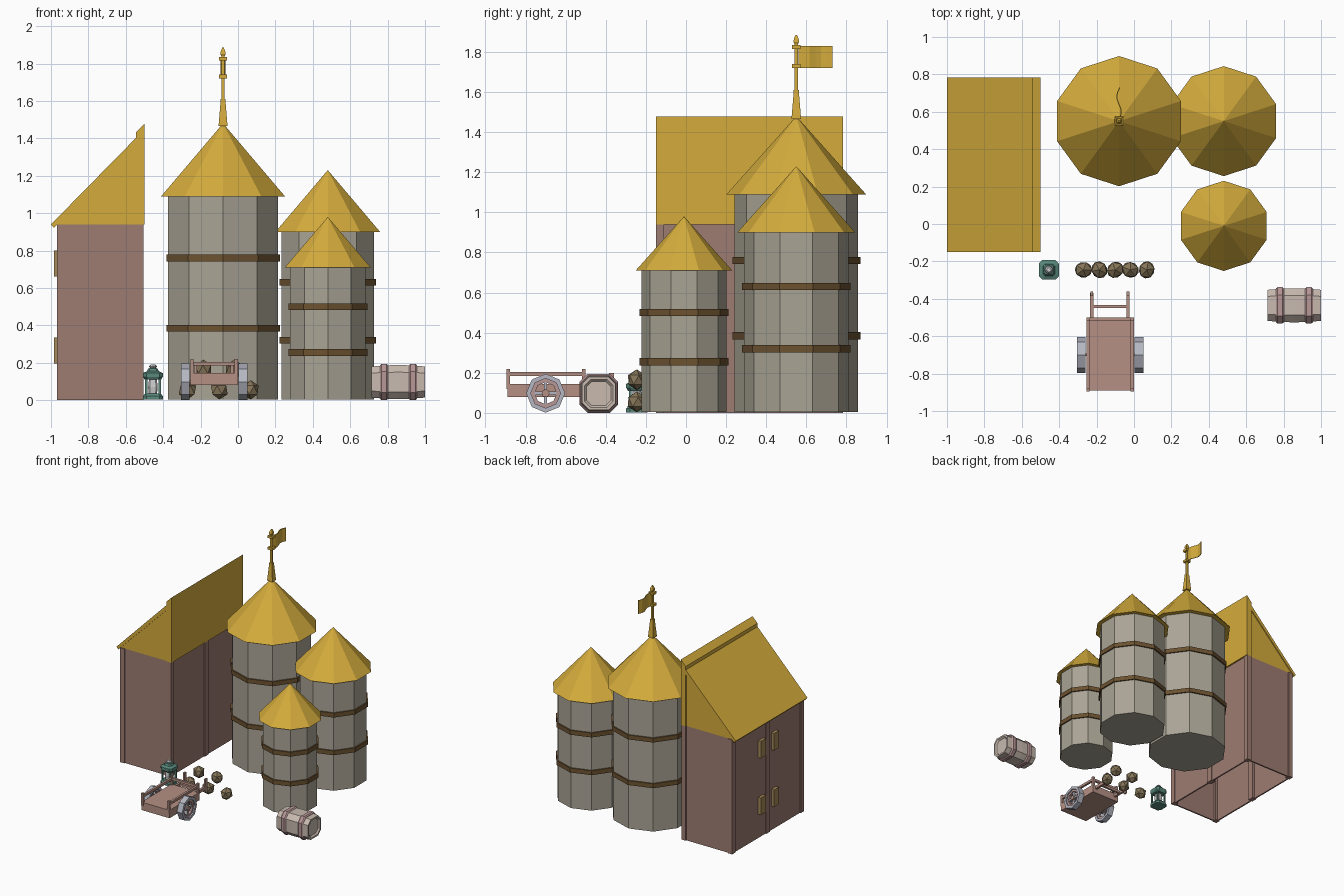
import bpy, bmesh
from math import pi, sin, cos, radians
from mathutils import Matrix, Vector

if "Cube" in bpy.data.objects:
    bpy.data.objects.remove(bpy.data.objects["Cube"])


def mat(name, r, g, b):
    m = bpy.data.materials.new(name)
    m.diffuse_color = (r, g, b, 1)
    m.use_nodes = True
    m.node_tree.nodes["Principled BSDF"].inputs["Base Color"].default_value = m.diffuse_color
    return m


GOLD = mat("gold", .66, .41, .045)
WALL = mat("clay_wall", .34, .2, .17)
STONE = mat("silo_grey", .40, .37, .30)
BROWN = mat("band_brown", .15, .085, .03)
OCHRE = mat("ochre", .38, .25, .1)
WOOD = mat("cart_wood", .46, .28, .23)
STEEL = mat("wheel_grey", .46, .47, .54)
CASK = mat("cask", .58, .49, .43)
HOOP = mat("hoop_pink", .48, .31, .31)
GREEN = mat("lantern_green", .1, .25, .2)
GLASS = mat("lantern_glass", .6, .6, .58)
ROCK = mat("rock", .24, .18, .1)


def finish(bm, name, m):
    bmesh.ops.recalc_face_normals(bm, faces=bm.faces)
    me = bpy.data.meshes.new(name)
    bm.to_mesh(me)
    bm.free()
    ob = bpy.data.objects.new(name, me)
    bpy.context.collection.objects.link(ob)
    me.materials.append(m)
    return ob


def ngon(n, turn=0):
    return [(sin(2 * pi * i / n + turn), cos(2 * pi * i / n + turn)) for i in range(n)]


def soft_square(c=.6):
    return [(c, 1), (1, c), (1, -c), (c, -1), (-c, -1), (-1, -c), (-1, c), (-c, 1)]


def loft(name, section, rings, loc, m, along_x=False, closed=False):
    """Stack scaled copies of a section; rings are (scale, height)."""
    bm = bmesh.new()
    loops = []
    for s, h in rings:
        if s == 0:
            loops.append([bm.verts.new((0, 0, h))] * len(section))
        else:
            loops.append([bm.verts.new((x * s, y * s, h)) for x, y in section])
    pairs = list(zip(loops, loops[1:] + loops[:1])) if closed else list(zip(loops, loops[1:]))
    n = len(section)
    for a, b in pairs:
        for i in range(n):
            q = list(dict.fromkeys([a[i], a[(i + 1) % n], b[(i + 1) % n], b[i]]))
            bm.faces.new(q)
    if not closed:
        for lp, r in ((loops[0], rings[0]), (loops[-1], rings[-1])):
            if r[0]:
                bm.faces.new(lp)
    if along_x:
        bm.transform(Matrix.Rotation(pi / 2, 4, 'Y'))
    bm.transform(Matrix.Translation(Vector(loc)))
    return finish(bm, name, m)


def prism(name, pts, lo, hi, m, axis='Y'):
    """Extrude a profile: (x, z) points along y, or (x, y) points along z."""
    bm = bmesh.new()
    ends = [[bm.verts.new((a, t, b) if axis == 'Y' else (a, b, t)) for a, b in pts] for t in (lo, hi)]
    n = len(pts)
    for e in ends:
        bm.faces.new(e)
    for i in range(n):
        bm.faces.new([ends[0][i], ends[0][(i + 1) % n], ends[1][(i + 1) % n], ends[1][i]])
    return finish(bm, name, m)


def box(name, x0, x1, y0, y1, z0, z1, m):
    return prism(name, [(x0, y0), (x1, y0), (x1, y1), (x0, y1)], z0, z1, m, 'Z')


# Silos: body, conical roof, two bands
for tag, x, y, r, h, rr, top, bands in (
        ("large", -.08, .55, .308, 1.09, .348, 1.48, (.385, .76)),
        ("medium", .48, .55, .26, .9, .294, 1.23, (.32, .63)),
        ("small", .48, -.01, .211, .71, .241, .98, (.255, .50))):
    ten = ngon(10)
    loft(tag + "_silo_body", ten, [(r, .005), (r, h)], (x, y, 0), STONE)
    loft(tag + "_silo_roof", ten, [(rr, h), (0, top)], (x, y, 0), GOLD)
    for b in bands:
        loft(tag + "_silo_band", ten, [(r + .011, b - .018), (r + .011, b + .018)], (x, y, 0), BROWN)

# Spire and flag on the large silo
sq = [(1, 1), (1, -1), (-1, -1), (-1, 1)]
loft("spire_pole", sq, [(.024, 1.465), (.022, 1.49), (.013, 1.60), (.013, 1.61), (.009, 1.61),
                        (.009, 1.84), (.014, 1.85), (.012, 1.865), (.004, 1.885)], (-.08, .55, 0), GOLD)
for z in (1.73, 1.825):
    loft("flag_collar", sq, [(.021, z - .01), (.021, z + .01)], (-.08, .55, 0), GOLD)
path = [(-.08 + .012 * sin(i * 1.1), .56 + .0283 * i) for i in range(7)]
prism("flag", [(x - .003, y) for x, y in path] + [(x + .003, y) for x, y in reversed(path)],
      1.72, 1.83, GOLD, 'Z')

# Lean-to building: thin walls, open underneath
X0, X1, Y0, Y1, H = -.968, -.505, -.15, .782, .94
box("front_wall", X0 + .008, X1 - .008, Y0 + .008, Y0 + .02, 0, H, WALL)
box("back_wall", X0 + .008, X1 - .008, Y1 - .02, Y1 - .008, 0, H, WALL)
box("left_wall", X0 + .008, X0 + .02, Y0 + .02, Y1 - .02, 0, H, WALL)
box("right_wall", X1 - .02, X1 - .008, Y0 + .02, Y1 - .02, 0, H, WALL)
ym = (Y0 + Y1) / 2
for x in (X0, X1 - .04):
    for y in (Y0, ym - .025, Y1 - .04):
        box("wall_post", x, x + .04, y, y + (.05 if y > 0 and y < .5 else .04), 0, H, WALL)

# Building roof: gable infill, sloping slab, upright ridge panel
prism("gable_infill", [(X0, H), (-.54, H), (-.54, 1.375)], Y0 + .008, Y1 - .008, GOLD)
prism("roof_slab", [(-1, .94), (-.54, 1.408), (-.54, 1.367), (-.985, .922)], Y0, Y1, GOLD)
prism("roof_ridge_panel", [(-.545, H), (-.5, H), (-.5, 1.477), (-.545, 1.432)], Y0, Y1, GOLD)

# Hinge plates on the left wall
for y in (ym - .085, ym + .085):
    for z in (.265, .73):
        box("hinge_plate", -.984, X0 + .01, y - .032, y + .032, z - .07, z + .07, OCHRE)

# Hand cart
box("cart_bed", -.255, 0, -.89, -.5, .08, .145, WOOD)
for x in (-.255, -.018):
    box("cart_side_rail", x, x + .018, -.895, -.5, .185, .205, WOOD)
    for y in (-.895, -.518):
        box("cart_post", x, x + .018, y, y + .018, .12, .22, WOOD)
box("cart_cross_rail", -.255, 0, -.518, -.5, .185, .205, WOOD)
for x in (-.225, -.032):
    box("cart_handle", x - .009, x + .009, -.52, -.37, .115, .14, WOOD)
    box("cart_handle_grip", x - .007, x + .007, -.385, -.36, .09, .2, WOOD)
box("cart_handle_bar", -.225, -.032, -.449, -.432, .118, .138, WOOD)
box("cart_axle", -.3, .045, -.707, -.693, .091, .105, WOOD)

# Cart wheels: eight-sided rim, inner ring, cross spokes
octo = ngon(8)
for x in (-.305, .003):
    c = (x, -.7, .098)
    loft("wheel_rim", octo, [(.074, 0), (.097, 0), (.097, .047), (.074, .047)], c, STEEL, True, True)
    loft("wheel_ring", octo, [(.055, .01), (.075, .01), (.075, .037), (.055, .037)], c, HOOP, True, True)
    loft("wheel_hub", octo, [(.02, .005), (.02, .042)], c, WOOD, True)
    box("wheel_spoke", x + .015, x + .032, -.76, -.64, .09, .106, STEEL)
    box("wheel_spoke", x + .015, x + .032, -.708, -.692, .04, .156, STEEL)

# Cask lying on its side, with hoops and recessed ends
sec = soft_square(.58)
mid = [(.06, .012), (.07, 0), (.083, 0), (.089, .07), (.091, .142), (.089, .214), (.083, .285), (.07, .285), (.06, .273)]
loft("cask_body", sec, mid, (.715, -.435, .097), CASK, True)
for x in (.065, .220):
    loft("cask_hoop", sec, [(.09, x - .022), (.097, x - .013), (.097, x + .013), (.09, x + .022)],
         (.715, -.435, .097), HOOP, True)

# Pile of rocks
for i, (x, z) in enumerate(((-.27, .055), (-.10, .055), (.068, .055), (-.185, .165), (-.02, .165))):
    bm = bmesh.new()
    bmesh.ops.create_icosphere(bm, subdivisions=1, radius=.052)
    bm.transform(Matrix.Translation((x, -.245, z)) @ Matrix.Rotation(radians(40 * i), 4, 'Z')
                 @ Matrix.Diagonal((1, .9, 1, 1)))
    finish(bm, "rock", ROCK)

# Lantern
L = (-.455, -.245, 0)
soft = soft_square(.65)
loft("lantern_base", soft, [(.053, .003), (.053, .022), (.042, .035), (.034, .035)], L, GREEN)
loft("lantern_glass", soft, [(.022, .035), (.026, .07), (.018, .135)], L, GLASS)
for sx in (-1, 1):
    for sy in (-1, 1):
        px, py = L[0] + sx * .036, L[1] + sy * .034
        box("lantern_post", px - .006, px + .006, py - .006, py + .006, .03, .14, GREEN)
loft("lantern_cap", soft, [(.044, .11), (.053, .125), (.053, .145), (.032, .155), (.025, .17), (.01, .172)], L, GREEN)
loft("lantern_knob", octo, [(.012, .168), (.022, .18), (.012, .192)], L, GLASS)
